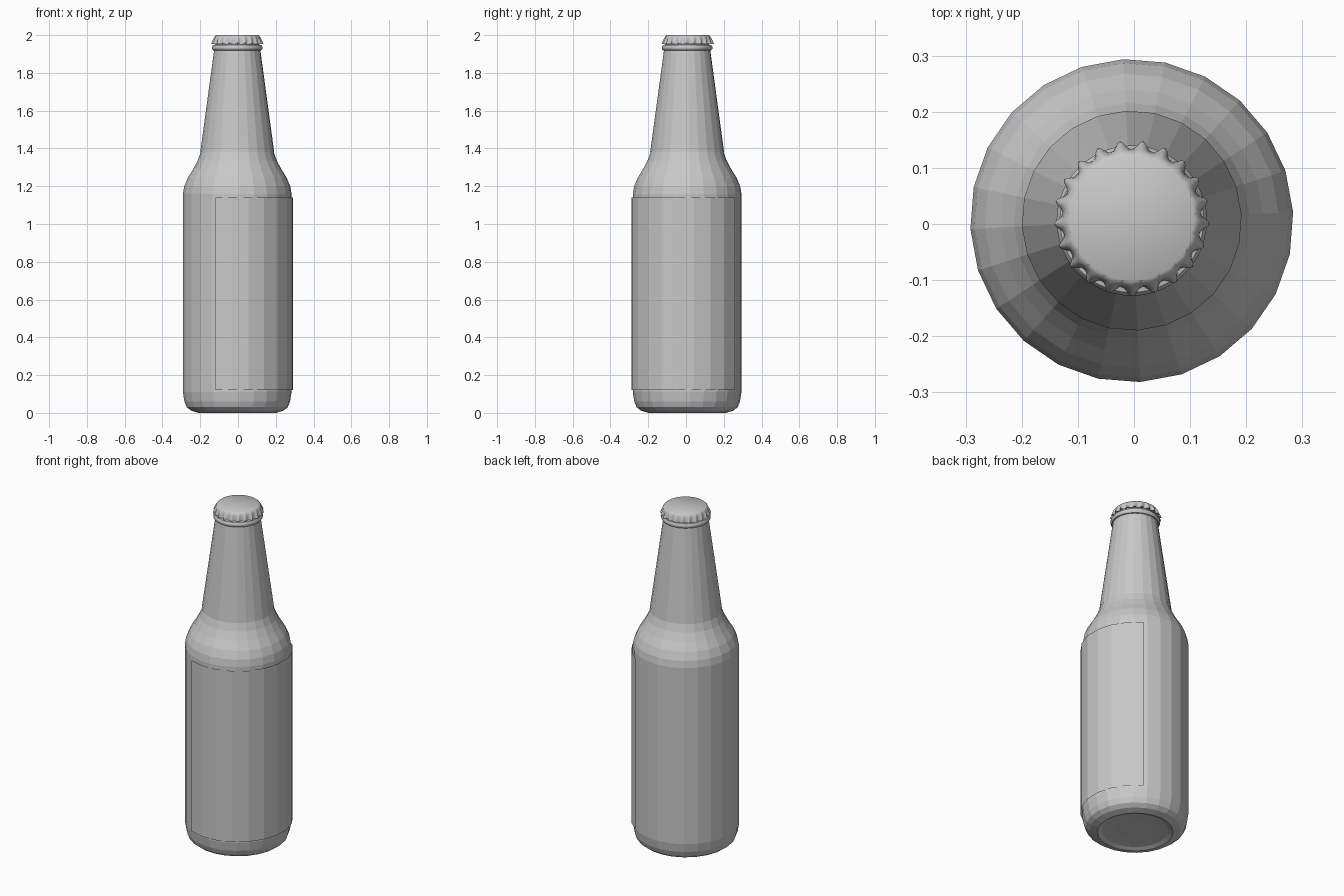
import bpy, bmesh
from math import cos, sin, radians, tau

cube = bpy.data.objects.get("Cube")
if cube:
    bpy.data.objects.remove(cube, do_unlink=True)

grey = bpy.data.materials.new("plain grey")
grey.use_nodes = True
colour = (0.58, 0.58, 0.58, 1)
grey.diffuse_color = colour
grey.node_tree.nodes["Principled BSDF"].inputs["Base Color"].default_value = colour


def lathe(name, profile, sides, start=0.0, span=360.0, teeth=0, centre=(-0.004, 0.006),
          cap_first=False, cap_last=False, smooth=False):
    """Turn (radius, z, tooth depth) rings about z; a partial span gives an open sheet."""
    closed = span >= 360
    count = sides if closed else sides + 1
    bm = bmesh.new()
    rings = []
    for r, z, *depth in profile:
        ring = []
        for i in range(count):
            a = radians(start + span * i / sides)
            rad = r
            if depth:
                rad += depth[0] * ((1 + cos(teeth * (a - radians(start)))) / 2) ** 1.5
            ring.append(bm.verts.new((centre[0] + rad * cos(a), centre[1] + rad * sin(a), z)))
        rings.append(ring)
    for low, high in zip(rings, rings[1:]):
        for i in range(sides):
            j = (i + 1) % count
            bm.faces.new((low[i], low[j], high[j], high[i]))
    if cap_first:
        bm.faces.new(rings[0][::-1])
    if cap_last:
        bm.faces.new(rings[-1])
    mesh = bpy.data.meshes.new(name)
    bm.to_mesh(mesh)
    bm.free()
    mesh.materials.append(grey)
    obj = bpy.data.objects.new(name, mesh)
    bpy.context.collection.objects.link(obj)
    if smooth:
        bpy.ops.object.select_all(action='DESELECT')
        obj.select_set(True)
        bpy.context.view_layer.objects.active = obj
        bpy.ops.object.shade_smooth_by_angle(angle=radians(40))
    return obj


# Glass body: shallow base dimple, rounded foot, straight wall, shoulder, neck
lathe("bottle", [(0.10, 0.015), (0.18, 0.01), (0.205, 0.0), (0.245, 0.012), (0.268, 0.03),
                 (0.28, 0.06), (0.288, 0.11), (0.288, 1.16), (0.281, 1.2), (0.262, 1.245),
                 (0.234, 1.29), (0.21, 1.335), (0.192, 1.385), (0.118, 1.92), (0.116, 1.96)],
      24, start=3, cap_first=True, cap_last=True)

# Foil sleeve around the neck
lathe("neck_sleeve", [(0.196, 1.38), (0.122, 1.925)], 24, start=3)

# Paper label wrapped around nearly half of the body
lathe("body_label", [(0.297, 0.12), (0.297, 1.14)], 10, start=-112.8, span=171.5)

# Rounded lip below the cap
lathe("neck_lip", [(0.115, 1.918), (0.128, 1.92), (0.134, 1.928), (0.134, 1.938),
                   (0.128, 1.947), (0.115, 1.95)], 48, smooth=True)

# Crimped cap with fluted skirt, returning inside at the bottom
lathe("crown_cap", [(0.11, 1.962, 0.0), (0.12, 1.953, 0.013), (0.124, 1.953, 0.015),
                    (0.123, 1.968, 0.010), (0.121, 1.983, 0.005), (0.118, 1.994, 0.001),
                    (0.111, 2.0, 0.0)],
      21 * 8, start=13, teeth=21, centre=(-0.004, 0.01), cap_last=True, smooth=True)
